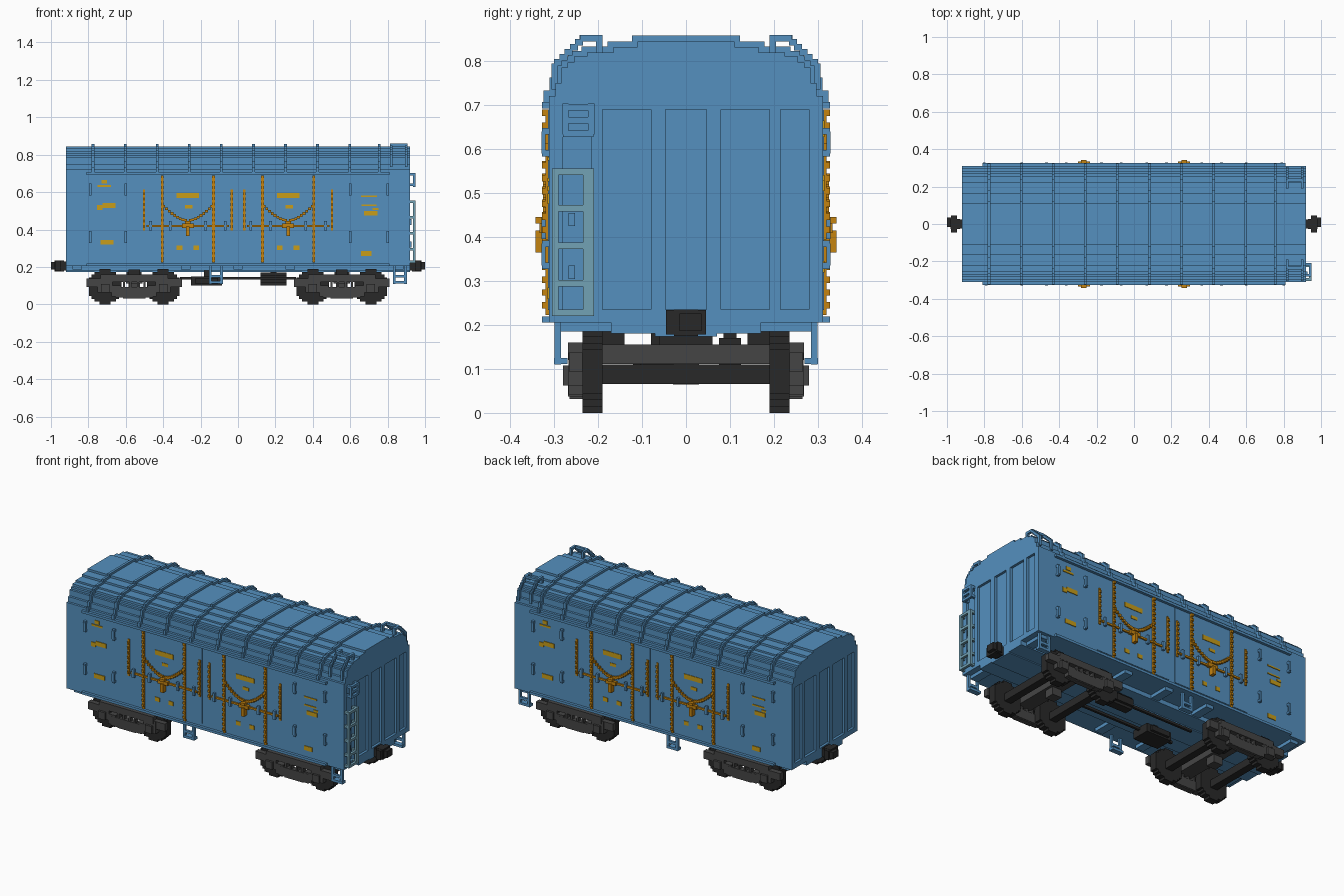
import bpy, bmesh, math

if "Cube" in bpy.data.objects:
    bpy.data.objects.remove(bpy.data.objects["Cube"])

V = 0.0146      # block size used for the stepped detail
WALL = 0.311    # half width of the body
END = 0.92      # half length of the body
BASE = 0.205    # bottom of the body


def material(name, rgb):
    m = bpy.data.materials.new(name)
    m.use_nodes = True
    m.diffuse_color = (*rgb, 1)
    m.node_tree.nodes["Principled BSDF"].inputs["Base Color"].default_value = (*rgb, 1)
    return m


BLUE = material("body blue", (0.09, 0.28, 0.52))
PALE = material("pale blue", (0.17, 0.36, 0.46))
ORANGE = material("lock orange", (0.56, 0.23, 0.005))
YELLOW = material("marking yellow", (0.58, 0.34, 0.01))
GREY = material("frame grey", (0.06, 0.06, 0.06))
BLACK = material("wheel black", (0.022, 0.022, 0.022))


def finish(name, mat, bm):
    bmesh.ops.recalc_face_normals(bm, faces=bm.faces)
    mesh = bpy.data.meshes.new(name)
    bm.to_mesh(mesh)
    bm.free()
    mesh.materials.append(mat)
    ob = bpy.data.objects.new(name, mesh)
    bpy.context.collection.objects.link(ob)
    return ob


def blocks(name, mat, boxes):
    """One object from boxes given as (x0, x1, y0, y1, z0, z1)."""
    bm = bmesh.new()
    for b in boxes:
        lo = [min(b[i], b[i + 1]) for i in (0, 2, 4)]
        hi = [max(b[i], b[i + 1]) for i in (0, 2, 4)]
        verts = bmesh.ops.create_cube(bm, size=1)["verts"]
        for v in verts:
            for k in range(3):
                v.co[k] = hi[k] if v.co[k] > 0 else lo[k]
    return finish(name, mat, bm)


def mid(x, y, z, w, d, h):
    return (x - w / 2, x + w / 2, y - d / 2, y + d / 2, z - h / 2, z + h / 2)


def flip(boxes):
    """Add the copy mirrored across the length."""
    return boxes + [(a, b, -c, -d, e, f) for a, b, c, d, e, f in boxes]


def turn(boxes):
    """Add the copy turned half round."""
    return boxes + [(-a, -b, -c, -d, e, f) for a, b, c, d, e, f in boxes]


def plate(x, z, w, h, depth=0.004):
    """Plate on the front wall."""
    return (x - w / 2, x + w / 2, -WALL + 0.002, -WALL - depth, z - h / 2, z + h / 2)


# Body core, end frames, sills and gutters
blocks("body", BLUE, [(V - END, END - V, -WALL, WALL, BASE, 0.70)])
frames = []
for s in (-1, 1):
    x0, x1 = s * (END - 0.02), s * END
    for a, b in ((0.28, WALL), (0.19, 0.215), (0.047, 0.08)):
        frames += flip([(x0, x1, a, b, BASE, 0.70)])
    frames.append((x0, x1, -WALL, WALL, BASE, 0.235))
    frames.append((x0, x1, -WALL, WALL, 0.69, 0.71))
blocks("end_frames", BLUE, frames)
blocks("sills_and_gutters", BLUE, flip([(-0.81, 0.81, 0.30, 0.327, z, z + V) for z in (BASE, 0.692)]))
blocks("underframe", BLUE, [(-END, END, -0.17, 0.17, 0.18, BASE + 0.01),
                            (-END, END, -0.07, 0.07, 0.174, 0.2)]
       + [mid(x, 0, 0.195, 0.05, 0.58, 0.02) for x in (-0.86, -0.28, 0, 0.28, 0.86)])

# Stepped barrel roof and its ribs
steps = ((0.311, 0.72), (0.297, 0.75), (0.283, 0.785), (0.27, 0.797),
         (0.255, 0.81), (0.225, 0.82), (0.165, 0.832), (0.11, 0.845))


def arch(name, grow, spans):
    half, z = [], 0.70
    for y, top in steps:
        half += [(y + grow, z), (y + grow, top + grow)]
        z = top + grow
    outline = half + [(-y, z) for y, z in reversed(half)]
    bm = bmesh.new()
    for x0, x1 in spans:
        face = bm.faces.new([bm.verts.new((x0, y, z)) for y, z in outline])
        out = bmesh.ops.extrude_face_region(bm, geom=[face])["geom"]
        for v in out:
            if isinstance(v, bmesh.types.BMVert):
                v.co.x = x1
        bm.faces.new([v for v in reversed(face.verts)]) if not face.is_valid else None
    return finish(name, BLUE, bm)


arch("roof", 0, [(-END, END)])
arch("roof_ribs", 0.013, [(x - V / 2, x + V / 2) for x in [-0.775 + 0.1715 * i for i in range(9)] + [0.755]])

# Roof grab rails at one end
rail = []
for x in (0.82, 0.90):
    rail += [mid(x, 0.197, 0.83, V, V, 0.058), mid(x, 0.215, 0.852, V, 0.05, V)]
    for i in range(5):
        rail.append(mid(x, 0.243 + i * 0.012, 0.843 - i * 0.0115, V, 0.018, V))
    rail.append(mid(x, 0.298, 0.765, V, V, 0.06))
rail.append(mid(0.86, 0.235, 0.852, 0.08, V, V))
blocks("roof_grab_rails", BLUE, flip(rail))

# Doors with locking bars, chains and handles
leaves, locks, chains, handles, studs = [], [], [], [], []
for c in (-0.268, 0.268):
    leaves += [plate(c + d, 0.462, w, 0.455, 0.003) for d, w in ((0, 0.262), (-0.193, 0.112), (0.193, 0.112))]
    for s in (-1, 1):
        for i in range(32):
            locks.append(plate(c + s * 0.137, 0.23 + V * i, V, V, 0.016 if i % 2 else 0.009))
        for i in range(15):
            locks.append(plate(c + s * 0.235, 0.402 + V * i, 0.012, V, 0.016 if i % 2 else 0.009))
        locks.append(plate(c + s * 0.12, 0.418, 0.2, 0.011, 0.012))
        for i in range(9):
            drop = 0.075 * (1 - (i / 8) ** 1.6)
            chains.append(plate(c + s * (0.012 + i * V), 0.525 - drop, V, V, 0.014))
        studs += [plate(c + s * 0.094, 0.42, V, 0.05, 0.018), plate(c + s * 0.2, 0.42, V, 0.05, 0.018)]
    handles += [plate(c, 0.39, 0.02, 0.05, 0.031), plate(c, 0.42, 0.065, 0.022, 0.022),
                plate(c, 0.438, 0.03, V, 0.031)]
blocks("door_panels", BLUE, turn(leaves))
blocks("locking_bars", ORANGE, turn(locks))
blocks("lock_chains", ORANGE, turn(chains))
blocks("lock_handles", ORANGE, turn(handles))
blocks("door_studs", BLUE, turn(studs))

# Small hooked brackets on the wall ends
hooks = []
for x in (-0.79, -0.60, 0.60, 0.80):
    for z in (0.36, 0.615):
        hooks += [plate(x, z + 0.025, V, V, 0.016), plate(x, z - 0.025, V, V, 0.016),
                  (x - V / 2, x + V / 2, -WALL - 0.008, -WALL - 0.018, z - 0.025, z + 0.025)]
blocks("wall_brackets", BLUE, turn(hooks))

# Painted marks
marks = [plate(-0.715, 0.655, 0.03, 0.02), plate(-0.715, 0.633, 0.07, 0.011),
         plate(-0.74, 0.517, 0.03, 0.026), plate(-0.69, 0.528, 0.07, 0.026),
         plate(-0.70, 0.332, 0.07, 0.026),
         plate(0.70, 0.578, 0.085, 0.008), plate(0.70, 0.53, 0.08, 0.008),
         plate(0.71, 0.487, 0.07, 0.024), plate(0.735, 0.51, 0.03, 0.012), plate(0.685, 0.272, 0.055, 0.026)]
for c in (-0.268, 0.268):
    marks += [plate(c, 0.582, 0.12, 0.028, 0.006), plate(c + 0.005, 0.522, 0.04, 0.018, 0.006)]
    marks += [plate(c + d, 0.302, 0.03, 0.024, 0.006) for d in (-0.045, 0.045)]
blocks("painted_marks", YELLOW, turn(marks))

# End ladder, its brackets and the grab handle above it
ladder = [mid(0.943, y, 0.388, V, w, 0.335) for y, w in ((-0.297, V), (-0.222, 0.025))]
for z in (0.548, 0.465, 0.38, 0.295, 0.228):
    ladder += [mid(0.943, -0.258, z, V, 0.08, V)]
    ladder += [mid(0.928, y, z, 0.03, V, V) for y in (-0.297, -0.222)]
blocks("ladder", PALE, ladder)
grab = [mid(0.943, y, 0.668, V, V, 0.07) for y in (-0.274, -0.215)]
grab += [mid(0.943, -0.245, z, V, 0.07, V) for z in (0.635, 0.665, 0.695)]
grab += [mid(0.925, y, z, 0.03, V, V) for y in (-0.274, -0.215) for z in (0.64, 0.695)]
grab += [mid(0.918, -0.26, z, 0.02, V, 0.03) for z in (0.32, 0.44)]
blocks("end_grab_handle", BLUE, grab)

# Hanging foot steps
feet = []
for x in (-0.118, 0.865):
    feet += [mid(x + s * 0.03, 0.292, 0.16, V, V, 0.1) for s in (-1, 1)]
    feet += [mid(x, 0.285, 0.118, 0.075, 0.03, V), mid(x, 0.292, 0.15, 0.05, V, V)]
blocks("foot_steps", BLUE, flip(feet))

# Couplers
for name, s in (("left_coupler", 1), ("right_coupler", -1)):
    blocks(name, BLACK, [mid(s * 0.935, 0, 0.205, 0.05, 0.05, 0.05), mid(s * 0.962, 0, 0.206, 0.032, 0.09, 0.055),
                         mid(s * 0.985, 0.01, 0.206, 0.03, 0.05, 0.04), mid(s * 0.955, 0, 0.205, 0.05, 0.055, 0.06)])


# Bogies: stepped wheels, axles, side frames and bolster
def disc(x, y0, y1, z, r):
    rows = []
    n = round(2 * r / V)
    for i in range(n):
        d = -r + (i + 0.5) * 2 * r / n
        w = max(1, round(math.sqrt(r * r - d * d) / V)) * V
        rows.append((x - w, x + w, y0, y1, z + d - r / n, z + d + r / n))
    return rows


R = 0.094
for name, c in (("right", -0.555), ("left", 0.555)):
    wheels, axles, frame = [], [], []
    for s in (-1, 1):
        x = c + s * 0.155
        wheels += flip(disc(x, 0.19, 0.235, R, R))
        axles.append(mid(x, 0, 0.088, 0.045, 0.5, 0.045))
        frame += flip([mid(x, 0.25, 0.10, 0.08, 0.034, 0.075), mid(x, 0.272, 0.085, 0.045, 0.016, 0.045),
                       mid(c + s * 0.225, 0.25, 0.115, 0.06, 0.03, 0.045),
                       mid(c + s * 0.095, 0.25, 0.072, 0.05, 0.034, 0.06)])
    frame += flip([mid(c, 0.25, 0.14, 0.36, 0.036, 0.04), mid(c, 0.25, 0.065, 0.2, 0.036, 0.055),
                   mid(c, 0.25, 0.042, 0.12, 0.03, 0.02)])
    frame += flip([mid(c + d, 0.25, 0.105, 0.012, 0.03, 0.04) for d in (-0.055, -0.02, 0.02, 0.055)])
    frame += [mid(c, 0, 0.133, 0.09, 0.5, 0.044), mid(c, 0, 0.105, 0.06, 0.06, 0.08)]
    blocks(name + "_wheels", BLACK, wheels)
    blocks(name + "_axles", BLACK, axles)
    blocks(name + "_bogie_frame", GREY, frame)
    blocks(name + "_bogie_mount", BLACK, [mid(c, 0, 0.168, 0.08, 0.12, 0.035)]
           + flip([mid(c, 0.165, 0.17, 0.06, 0.05, 0.035)]))

# Brake gear under the floor
blocks("brake_box", BLACK, [mid(-0.168, -0.05, 0.125, 0.165, 0.11, 0.05), mid(-0.168, -0.05, 0.125, 0.12, 0.14, 0.03),
                            mid(-0.168, -0.05, 0.165, 0.03, 0.06, 0.05)])
blocks("air_tank", BLACK, [mid(0.19, 0.1, 0.135, 0.14, 0.05, 0.07), mid(0.19, 0.1, 0.135, 0.14, 0.08, 0.04),
                           mid(0.19, 0.1, 0.17, 0.03, 0.03, 0.04)])
blocks("brake_rods", BLACK, [mid(0, y, 0.14, 0.62, V, V) for y in (-0.06, 0.1)])
